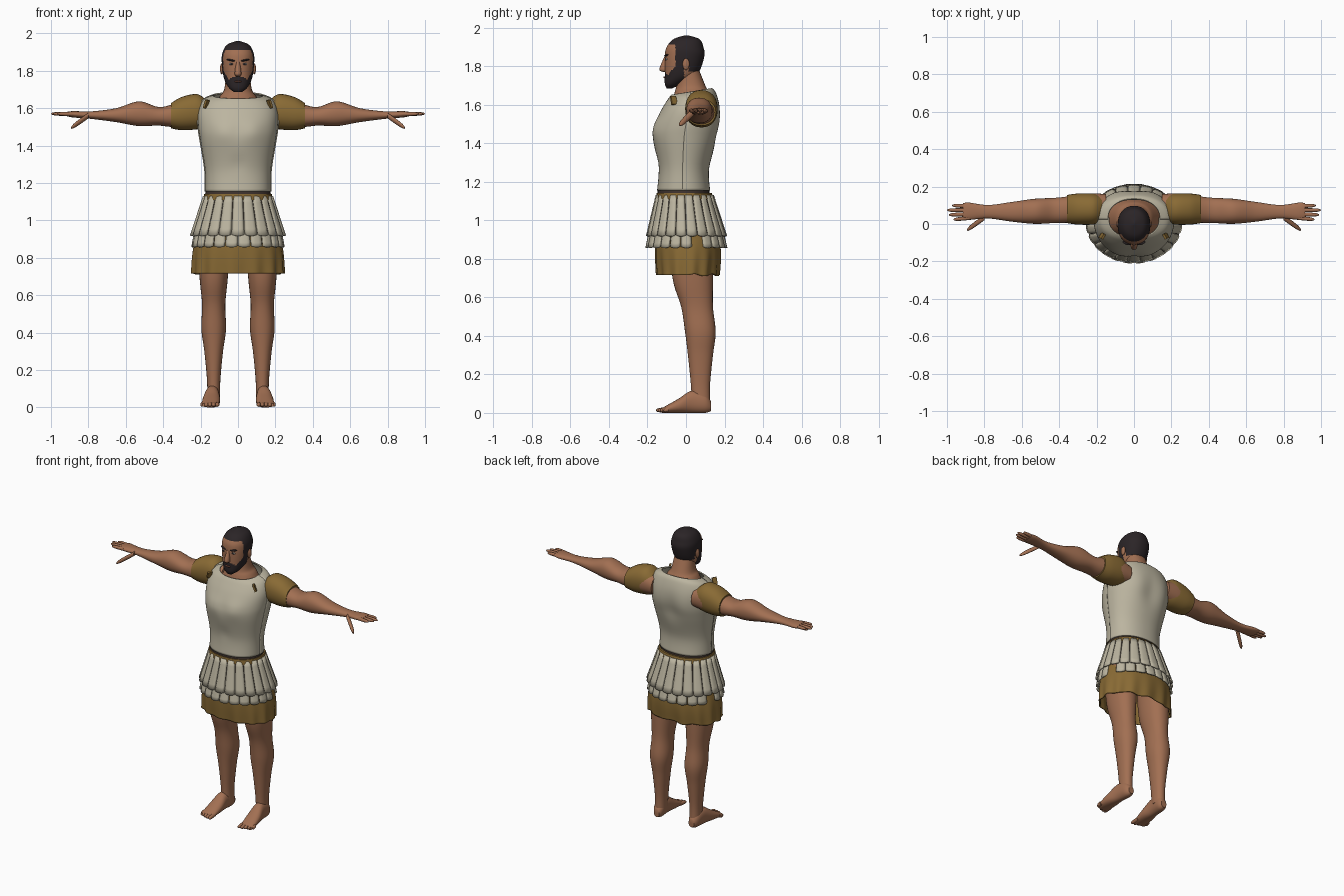
import bpy, bmesh, math
from mathutils import Vector, Matrix

if "Cube" in bpy.data.objects:
    bpy.data.objects.remove(bpy.data.objects["Cube"], do_unlink=True)


def material(name, *rgb):
    mat = bpy.data.materials.new(name)
    mat.diffuse_color = (*rgb, 1)
    mat.use_nodes = True
    shader = next(node for node in mat.node_tree.nodes if node.type == 'BSDF_PRINCIPLED')
    shader.inputs["Base Color"].default_value = (*rgb, 1)
    shader.inputs["Roughness"].default_value = .8
    return mat


skin = material("warm skin", .36, .16, .085)
linen = material("pale linen", .5, .46, .35)
ochre = material("ochre cloth", .25, .145, .035)
hair = material("dark hair", .024, .018, .02)
leather = material("dark leather", .05, .033, .027)
white = material("eye white", .5, .46, .42)
lip = material("lip", .2, .075, .05)


def finish(name, bm, materials, thickness=0):
    mesh = bpy.data.meshes.new(name)
    bm.to_mesh(mesh)
    bm.free()
    obj = bpy.data.objects.new(name, mesh)
    bpy.context.collection.objects.link(obj)
    for mat in materials:
        mesh.materials.append(mat)
    bpy.ops.object.select_all(action='DESELECT')
    obj.select_set(True)
    bpy.context.view_layer.objects.active = obj
    bpy.ops.object.shade_smooth_by_angle(angle=math.radians(45))
    if thickness:
        solidify = obj.modifiers.new("thickness", 'SOLIDIFY')
        solidify.thickness = thickness
        solidify.offset = -1


def smooth_path(stations, steps):
    # Catmull-Rom interpolation through the stations
    points = [Vector(station) for station in stations]
    points = [points[0], *points, points[-1]]
    path = []
    for before, start, end, after in zip(points, points[1:], points[2:], points[3:]):
        for step in range(steps):
            t = step / steps
            path.append(start + (end - before) * (t / 2)
                        + (before * 2 - start * 5 + end * 4 - after) * (t * t / 2)
                        + (start * 3 - before - end * 3 + after) * (t ** 3 / 2))
    return path + [points[-1]]


def squared(value, exponent):
    return math.copysign(abs(value) ** (2 / exponent), value)


AXES = {'x': lambda along, u, v: (along, u, v),
        'y': lambda along, u, v: (u, along, v),
        'z': lambda along, u, v: (u, v, along)}


def loft(name, materials, stations, axis='z', side=1, centre=lambda along: 0, segments=32,
         steps=6, exponent=2.2, arc=None, grow=0, shape=None, paint=None, caps=True,
         thickness=0):
    # Each station: place along the axis, half width, low edge, high edge
    bm = bmesh.new()
    rings = []
    start, end = arc or (0, math.tau)
    count = segments + 1 if arc else segments
    for along, half, low, high in smooth_path(stations, steps):
        ring = []
        for j in range(count):
            angle = start + (end - start) * j / segments
            u = centre(along) + (half + grow) * squared(math.cos(angle), exponent)
            v = (low + high) / 2 + ((high - low) / 2 + grow) * squared(math.sin(angle), exponent)
            point = Vector(AXES[axis](along, u, v))
            if shape:
                shape(point, angle)
            point.x *= side
            ring.append(bm.verts.new(point))
        rings.append(ring)
    for lower, upper in zip(rings, rings[1:]):
        for j in range(segments):
            k = (j + 1) % count
            bm.faces.new((lower[j], lower[k], upper[k], upper[j]))
    if caps and not arc:
        bm.faces.new(rings[0][::-1])
        bm.faces.new(rings[-1])
        bmesh.ops.recalc_face_normals(bm, faces=bm.faces)
    if paint:
        for face in bm.faces:
            face.material_index = paint(face.calc_center_median())
    finish(name, bm, materials, thickness)


def blob(name, mat, centre, size, pitch=0, yaw=0, box=False):
    bm = bmesh.new()
    if box:
        bmesh.ops.create_cube(bm, size=1)
    else:
        bmesh.ops.create_uvsphere(bm, u_segments=20, v_segments=12, radius=1)
    spin = Matrix.Rotation(yaw, 4, 'Z') @ Matrix.Rotation(pitch, 4, 'Y')
    bm.transform(Matrix.Translation(centre) @ spin @ Matrix.Diagonal((*size, 1)))
    finish(name, bm, [mat])


# Head with hair and beard painted by region
def head_paint(point):
    x, y, z = abs(point.x), point.y, point.z
    scalp = z > 1.91 or (y > -.055 and z > 1.8) or (y > .015 and z > 1.77)
    beard = y < -.01 and z < 1.752 + max(0, x - .05) * 1.7
    moustache = y < -.05 and x < .042 and 1.745 < z < 1.773 - x * .3
    return int(scalp or beard or moustache)


loft("head", [skin, hair],
     [(1.685, .02, -.1, -.07), (1.71, .05, -.11, -.02), (1.76, .075, -.11, .06),
      (1.85, .087, -.11, .095), (1.9, .082, -.1, .09), (1.94, .057, -.065, .07),
      (1.96, .005, -.005, .01)], segments=96, steps=12, paint=head_paint)
loft("neck", [skin],
     [(1.58, .14, -.08, .14), (1.66, .1, -.06, .12), (1.7, .074, -.05, .1),
      (1.8, .062, -.04, .06)])
loft("nose", [skin],
     [(1.77, .01, -.12, -.09), (1.785, .018, -.138, -.09), (1.85, .009, -.112, -.09)])
blob("lips", lip, (0, -.11, 1.742), (.02, .008, .005))
for side, label in ((1, "left"), (-1, "right")):
    blob(label + "_ear", skin, (side * .087, 0, 1.81), (.009, .018, .03))
    blob(label + "_eye", white, (side * .035, -.1, 1.836), (.014, .008, .006))
    blob(label + "_iris", hair, (side * .035, -.106, 1.836), (.006, .004, .006))
    blob(label + "_eyebrow", hair, (side * .038, -.102, 1.856), (.024, .009, .005),
         pitch=side * -.15, yaw=side * .3)


# Cuirass: front and back shells with modelled muscles and a sloping collar
def muscles(point, angle):
    def swell(x, z, spread):
        return math.exp(-((abs(point.x) - x) ** 2 + (point.z - z) ** 2) / spread ** 2)
    if math.sin(angle) < 0:
        point.y -= .01 * swell(.08, 1.48, .06) - .004 * swell(0, 1.3, .04)
    else:
        point.y += .008 * swell(.1, 1.52, .07) - .014 * swell(0, 1.45, .07)
    point.z += point.y * max(0, point.z - 1.5)


torso = [(1.155, .174, -.15, .12), (1.27, .176, -.143, .115), (1.42, .2, -.17, .158),
         (1.5, .212, -.16, .17), (1.58, .212, -.13, .168), (1.64, .185, -.095, .15),
         (1.664, .135, -.076, .13)]
loft("cuirass_front", [linen], torso, segments=48, thickness=.008, shape=muscles,
     arc=(math.pi - .04, math.tau + .04))
loft("cuirass_back", [linen], torso, segments=48, thickness=.008, grow=.005, shape=muscles,
     arc=(-.02, math.pi + .02))
loft("undershirt", [ochre], torso[:-2], grow=-.014, shape=muscles)

# Belt and tunic skirt
loft("belt", [leather], [(1.12, .178, -.15, .125), (1.168, .172, -.146, .119)])
loft("belt_trim", [ochre], [(1.11, .186, -.156, .142), (1.142, .181, -.153, .134)])


def folds(point, angle):
    depth = max(0, .9 - point.z) * .03
    point.x += math.cos(angle) * depth * math.sin(14 * angle)
    point.y += math.sin(angle) * depth * math.sin(14 * angle)
    if math.sin(angle) > 0:
        point.z += depth * math.sin(9 * angle)


loft("tunic_skirt", [ochre],
     [(.715, .248, -.152, .172), (.87, .236, -.16, .178), (1.12, .175, -.145, .13)],
     segments=112, steps=10, shape=folds, caps=False, thickness=.006)


# Two rows of hanging flaps; top and bottom give height, half width, front, back
def flap_row(name, top, bottom, shift, skipped=(), count=22, rows=6, columns=6):
    bm = bmesh.new()
    for flap in range(count):
        if flap in skipped:
            continue
        grid = []
        for i in range(rows + 1):
            t = i / rows
            z, half, front, back = Vector(bottom).lerp(Vector(top), t)
            line = []
            for j in range(columns + 1):
                across = j / columns * 2 - 1
                angle = math.tau * (flap + shift + across * .485) / count
                bulge = .002 - .008 * across ** 4
                x = (half + bulge) * math.cos(angle)
                y = (front + back) / 2 + ((back - front) / 2 + bulge) * math.sin(angle)
                line.append(bm.verts.new((x, y, z + .006 * across ** 2 * (1 - t))))
            grid.append(line)
        for lower, upper in zip(grid, grid[1:]):
            for j in range(columns):
                bm.faces.new((lower[j], lower[j + 1], upper[j + 1], upper[j]))
    finish(name, bm, [linen], thickness=.01)


flap_row("upper_flaps", (1.13, .187, -.156, .143), (.918, .256, -.206, .212), .5)
flap_row("lower_flaps", (1, .222, -.18, .18), (.857, .248, -.21, .214), 0, skipped=(1, 10))
loft("flap_backing", [leather], [(.93, .24, -.192, .198), (1.125, .18, -.148, .136)], caps=False)

# Limb profiles, mirrored left and right
arm = [(.15, .065, 1.51, 1.63), (.25, .078, 1.495, 1.655), (.36, .07, 1.5, 1.617),
       (.43, .067, 1.507, 1.607), (.53, .067, 1.504, 1.636), (.65, .053, 1.525, 1.6),
       (.78, .036, 1.542, 1.583), (.88, .046, 1.55, 1.584), (.915, .042, 1.557, 1.58)]
sleeve = [(.17, .07, 1.5, 1.645), (.22, .083, 1.487, 1.675), (.3, .083, 1.482, 1.66),
          (.358, .075, 1.492, 1.627)]
leg = [(.05, .034, .03, .125), (.15, .036, .025, .125), (.3, .05, .01, .14),
       (.42, .066, -.005, .154), (.55, .062, -.025, .14), (.7, .076, -.07, .14),
       (.95, .09, -.09, .14)]
foot = [(-.125, .045, 0, .025), (-.04, .047, 0, .073), (.03, .038, 0, .115),
        (.1, .035, 0, .1), (.13, .02, .01, .06)]


def digit(name, axis, side, base, tip, radius):
    # Tapered finger or toe with a rounded end
    base, tip = Vector(base), Vector(tip)
    stations = []
    for t in (0, .5, .8, .95, 1):
        along, u, v = base.lerp(tip, t)
        reach = radius * math.sqrt(1.01 - t ** 6)
        stations.append((along, reach, v - reach, v + reach))
    slope = (tip.y - base.y) / (tip.x - base.x)
    loft(name, [skin], stations, axis, side, lambda along: base.y + slope * (along - base.x),
         segments=12, steps=3)


for side, label in ((1, "left_"), (-1, "right_")):
    loft(label + "arm", [skin], arm, 'x', side, lambda x: .065 + .1 * (x - .7) ** 2)
    loft(label + "sleeve", [ochre], sleeve, 'x', side, lambda x: .08)
    loft(label + "leg", [skin], leg, 'z', side, lambda z: .13)
    loft(label + "foot", [skin], foot, 'y', side, lambda y: .14 - .07 * y)
    for n, reach in enumerate((.965, .99, 1, .972)):
        digit(f"{label}finger_{n + 1}", 'x', side, (.88, .032 + n * .021, 1.568),
              (reach, .024 + n * .025, 1.57), .0105)
    digit(label + "thumb", 'x', side, (.8, .035, 1.56), (.893, -.032, 1.494), .015)
    for n in range(5):
        digit(f"{label}toe_{n + 1}", 'y', side, (-.09, .112 + n * .019, .018),
              (-.156 + n * n * .0025, .11 + n * .02, .013), .012)
    # Shoulder strap tab
    blob(label + "strap_tab", ochre, (side * .17, -.064, 1.622), (.012, .03, .045),
         pitch=side * -.35, yaw=side * .5, box=True)
